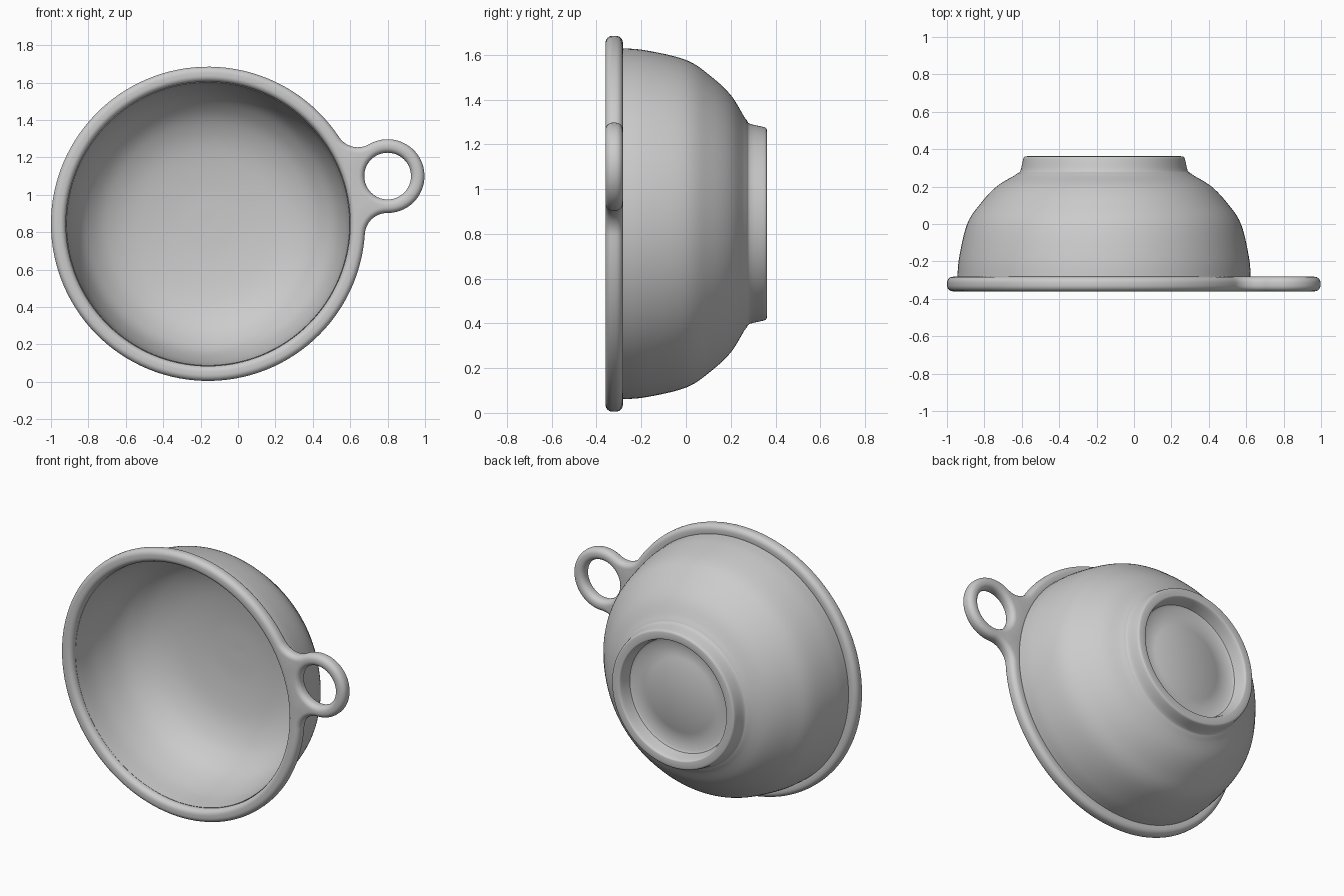
import bpy, bmesh, math
from mathutils import Vector

cube = bpy.data.objects.get("Cube")
if cube:
    bpy.data.objects.remove(cube)

grey = bpy.data.materials.new("plain grey")
grey.use_nodes = True
colour = (0.6, 0.6, 0.6, 1)
grey.diffuse_color = colour
grey.node_tree.nodes["Principled BSDF"].inputs["Base Color"].default_value = colour

BOWL, BOWL_R = Vector((-0.16, 0.845)), 0.84      # centres in (x, z)
RING, RING_R = Vector((0.80, 1.10)), 0.197
MOUTH_R, HOLE_R, FILLET_R = 0.76, 0.125, 0.12
FRONT, BACK, ROUND = -0.36, -0.282, 0.032


def finish(name, bm, angle):
    bmesh.ops.recalc_face_normals(bm, faces=bm.faces)
    mesh = bpy.data.meshes.new(name)
    bm.to_mesh(mesh)
    bm.free()
    obj = bpy.data.objects.new(name, mesh)
    bpy.context.collection.objects.link(obj)
    mesh.materials.append(grey)
    bpy.ops.object.select_all(action="DESELECT")
    obj.select_set(True)
    bpy.context.view_layer.objects.active = obj
    bpy.ops.object.shade_smooth_by_angle(angle=math.radians(angle))
    return obj


def arc(centre, radius, start, end, n):
    """Points along an arc, each with its outward direction."""
    out = []
    for i in range(n):
        a = start + (end - start) * i / n
        d = Vector((math.cos(a), math.sin(a)))
        out.append((centre + d * radius, d))
    return out


def angle_to(a, b):
    return math.atan2(b.y - a.y, b.x - a.x)


def smooth(points, steps=6):
    """Catmull-Rom curve through the points."""
    p = [Vector(q) for q in points]
    p = [2 * p[0] - p[1]] + p + [2 * p[-1] - p[-2]]
    out = []
    for a, b, c, d in zip(p, p[1:], p[2:], p[3:]):
        for i in range(steps):
            t = i / steps
            out.append(0.5 * (2 * b + (c - a) * t + (2 * a - 5 * b + 4 * c - d) * t * t
                              + (3 * b - a - 3 * c + d) * t ** 3))
    return out + [p[-2]]


# Rim outline: bowl circle blended into the handle ring by two fillets
axis = RING - BOWL
dist = axis.length
axis.normalize()
side = Vector((-axis.y, axis.x))
to_bowl, to_ring = BOWL_R + FILLET_R, RING_R + FILLET_R
along = (to_bowl ** 2 + dist ** 2 - to_ring ** 2) / (2 * dist)
off = math.sqrt(to_bowl ** 2 - along ** 2)
upper = BOWL + axis * along + side * off
lower = BOWL + axis * along - side * off


def fillet(centre, first, second):
    a, b = angle_to(centre, first), angle_to(centre, second)
    b = a + (b - a + math.pi) % math.tau - math.pi
    return [(p, -d) for p, d in arc(centre, FILLET_R, a, b, 14)]


low, high = angle_to(BOWL, lower), angle_to(BOWL, upper)
outline = arc(BOWL, BOWL_R, high, low + math.tau, 110)
outline += fillet(lower, BOWL, RING)
low, high = angle_to(RING, lower), angle_to(RING, upper)
outline += arc(RING, RING_R, low, low + (high - low) % math.tau, 40)
outline += fillet(upper, RING, BOWL)

# Rim and handle: rounded edges on three loops, then flat caps between them
bm = bmesh.new()
caps = [[], []]
holes = [[(p, -d) for p, d in arc(c, r, 0, math.tau, n)]
         for c, r, n in ((BOWL, MOUTH_R, 128), (RING, HOLE_R, 48))]
for loop in [outline] + holes:
    rows = []
    for end, sign in ((FRONT, 1), (BACK, -1)):
        for k in range(7):
            a = math.pi / 2 * (k if sign > 0 else 6 - k) / 6
            inset = ROUND * (1 - math.sin(a))
            y = end + sign * ROUND * (1 - math.cos(a))
            rows.append([bm.verts.new((p.x - d.x * inset, y, p.y - d.y * inset))
                         for p, d in loop])
    n = len(loop)
    for r0, r1 in zip(rows, rows[1:]):
        for i in range(n):
            j = (i + 1) % n
            bm.faces.new((r0[i], r0[j], r1[j], r1[i]))
    for cap, row in zip(caps, (rows[0], rows[-1])):
        cap += [bm.edges.get((row[i], row[(i + 1) % n])) for i in range(n)]
for cap, y in zip(caps, (-1, 1)):
    bmesh.ops.triangle_fill(bm, edges=cap, use_beauty=True, normal=(0, y, 0))
finish("rim_and_handle", bm, 50)

# Bowl: lathed (radius, depth) profile with inner wall, outer wall and foot ring
inner = smooth([(0, 0.235), (0.2, 0.228), (0.4, 0.2), (0.53, 0.152), (0.62, 0.085),
                (0.69, -0.01), (0.738, -0.16), (0.757, -0.32)])
outer = smooth([(0.785, -0.3), (0.775, -0.18), (0.732, 0), (0.66, 0.11),
                (0.575, 0.2), (0.475, 0.262)])
foot = smooth([(0.462, 0.272), (0.447, 0.285), (0.433, 0.345), (0.427, 0.358),
               (0.415, 0.362), (0.385, 0.362), (0.372, 0.352), (0.355, 0.285)], 3)
floor = [Vector(q) for q in ((0.34, 0.277), (0.24, 0.274), (0.23, 0.279), (0, 0.279))]

bm = bmesh.new()
profile = [bm.verts.new((BOWL.x + q.x, q.y, BOWL.y)) for q in inner + outer + foot + floor]
edges = [bm.edges.new(pair) for pair in zip(profile, profile[1:])]
bmesh.ops.spin(bm, geom=profile + edges, cent=(BOWL.x, 0, BOWL.y), axis=(0, 1, 0),
               angle=math.tau, steps=128, use_merge=True)
bmesh.ops.remove_doubles(bm, verts=bm.verts, dist=0.0005)
finish("bowl", bm, 40)
